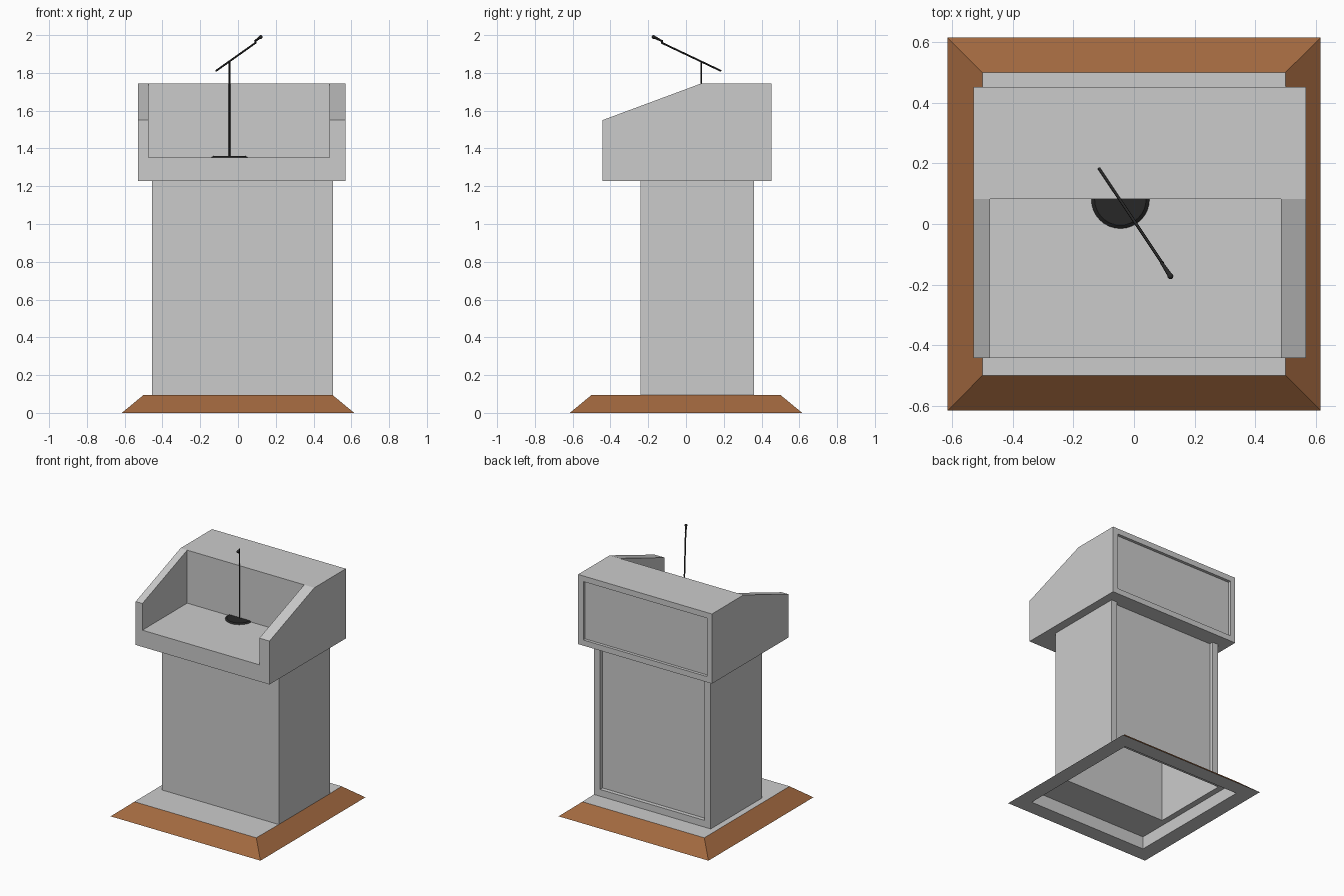
import bpy, bmesh
from mathutils import Vector

if "Cube" in bpy.data.objects:
    bpy.data.objects.remove(bpy.data.objects["Cube"])


def material(name, color):
    m = bpy.data.materials.new(name)
    m.diffuse_color = color
    m.use_nodes = True
    m.node_tree.nodes["Principled BSDF"].inputs["Base Color"].default_value = m.diffuse_color
    return m


BROWN = material("brown_wood", (0.36, 0.14, 0.05, 1))
BLACK = material("black_metal", (0.02, 0.02, 0.02, 1))


def finish(name, bm, mat=None):
    me = bpy.data.meshes.new(name)
    bm.to_mesh(me)
    bm.free()
    ob = bpy.data.objects.new(name, me)
    bpy.context.collection.objects.link(ob)
    if mat:
        me.materials.append(mat)
    return ob


def loft_rects(rings):
    """Skin between rectangles given as (x0, x1, y0, y1, z)."""
    bm = bmesh.new()
    loops = [[bm.verts.new(p) for p in ((a, c, z), (b, c, z), (b, d, z), (a, d, z))]
             for a, b, c, d, z in rings]
    for lo, hi in zip(loops, loops[1:]):
        for i in range(4):
            j = (i + 1) % 4
            bm.faces.new((lo[i], lo[j], hi[j], hi[i]))
    return bm


def recess_back(bm, margin, depth):
    """Sink a framed panel into the large face pointing to +y."""
    bm.normal_update()
    face = max((f for f in bm.faces if f.normal.y > 0.99), key=lambda f: f.calc_area())
    bmesh.ops.inset_region(bm, faces=[face], thickness=margin, use_even_offset=True)
    new = bmesh.ops.extrude_discrete_faces(bm, faces=[face])["faces"]
    bmesh.ops.translate(bm, verts=new[0].verts[:], vec=(0, -depth, 0))


def rod(name, a, b, r1, r2=None, sides=12):
    a, b = Vector(a), Vector(b)
    bm = bmesh.new()
    bmesh.ops.create_cone(bm, cap_ends=True, segments=sides, radius1=r1,
                          radius2=r1 if r2 is None else r2, depth=(b - a).length)
    bm.transform((b - a).to_track_quat('Z', 'Y').to_matrix().to_4x4())
    bmesh.ops.translate(bm, verts=bm.verts[:], vec=(a + b) / 2)
    ob = finish(name, bm, BLACK)
    bpy.context.view_layer.objects.active = ob
    ob.select_set(True)
    bpy.ops.object.shade_smooth_by_angle()
    ob.select_set(False)
    return ob


def square(s, z):
    return (-s, s, -s, s, z)


# Sloped wooden trim around the foot, with a grey underside
trim = finish("base_trim", loft_rects([square(0.5, 0), square(0.615, 0), square(0.5, 0.095)]))
trim.data.materials.append(None)
trim.data.materials.append(BROWN)
for p in trim.data.polygons:
    p.material_index = 0 if p.normal.z < -0.9 else 1

# Hollow foot plate and column, open underneath
col = (-0.455, 0.503, -0.24, 0.36)
bm = loft_rects([square(0.5, 0), square(0.5, 0.095), (*col, 0.095), (*col, 1.228)])
recess_back(bm, 0.05, 0.03)
finish("column", bm)

# Head: side profile extruded across x, panel at the back
X0, X1, BREAK = -0.53, 0.568, 0.083
profile = [(-0.442, 1.228), (-0.442, 1.55), (BREAK, 1.745), (0.453, 1.745), (0.453, 1.228)]
bm = bmesh.new()
start = bm.faces.new([bm.verts.new((X0, y, z)) for y, z in profile])
ext = bmesh.ops.extrude_face_region(bm, geom=[start], use_keep_orig=True)["geom"]
bmesh.ops.translate(bm, verts=[v for v in ext if isinstance(v, bmesh.types.BMVert)],
                    vec=(X1 - X0, 0, 0))
bmesh.ops.recalc_face_normals(bm, faces=bm.faces[:])
recess_back(bm, 0.042, 0.022)
head = finish("head", bm)

# Cutter for the open tray
bm = bmesh.new()
bmesh.ops.create_cube(bm, size=1)
for v in bm.verts:
    v.co = (0.485 if v.co.x > 0 else -0.475,
            BREAK if v.co.y > 0 else -0.7,
            2.0 if v.co.z > 0 else 1.352)
cutter = finish("tray_cutter", bm)
cutter.hide_render = True
cutter.hide_set(True)
cut = head.modifiers.new("tray", 'BOOLEAN')
cut.operation = 'DIFFERENCE'
cut.solver = 'EXACT'
cut.object = cutter

# Microphone stand: disc, post and tilted boom
px, py = -0.045, 0.081
rod("mic_base", (px, py, 1.352), (px, py, 1.36), 0.096, 0.085, 32)
rod("mic_post", (px, py, 1.358), (px, py, 1.862), 0.004)
rod("mic_boom", (-0.116, 0.184, 1.811), (0.094, -0.13, 1.96), 0.005)

# Microphone: bracket, handle and round tip
rod("mic_bracket", (0.094, -0.128, 1.957), (0.092, -0.128, 1.973), 0.005)
rod("mic_handle", (0.09, -0.126, 1.968), (0.119, -0.17, 1.99), 0.005, 0.008)
bm = bmesh.new()
bmesh.ops.create_uvsphere(bm, u_segments=12, v_segments=8, radius=0.01)
bmesh.ops.translate(bm, verts=bm.verts[:], vec=(0.12, -0.172, 1.99))
for f in bm.faces:
    f.smooth = True
finish("mic_tip", bm, BLACK)
